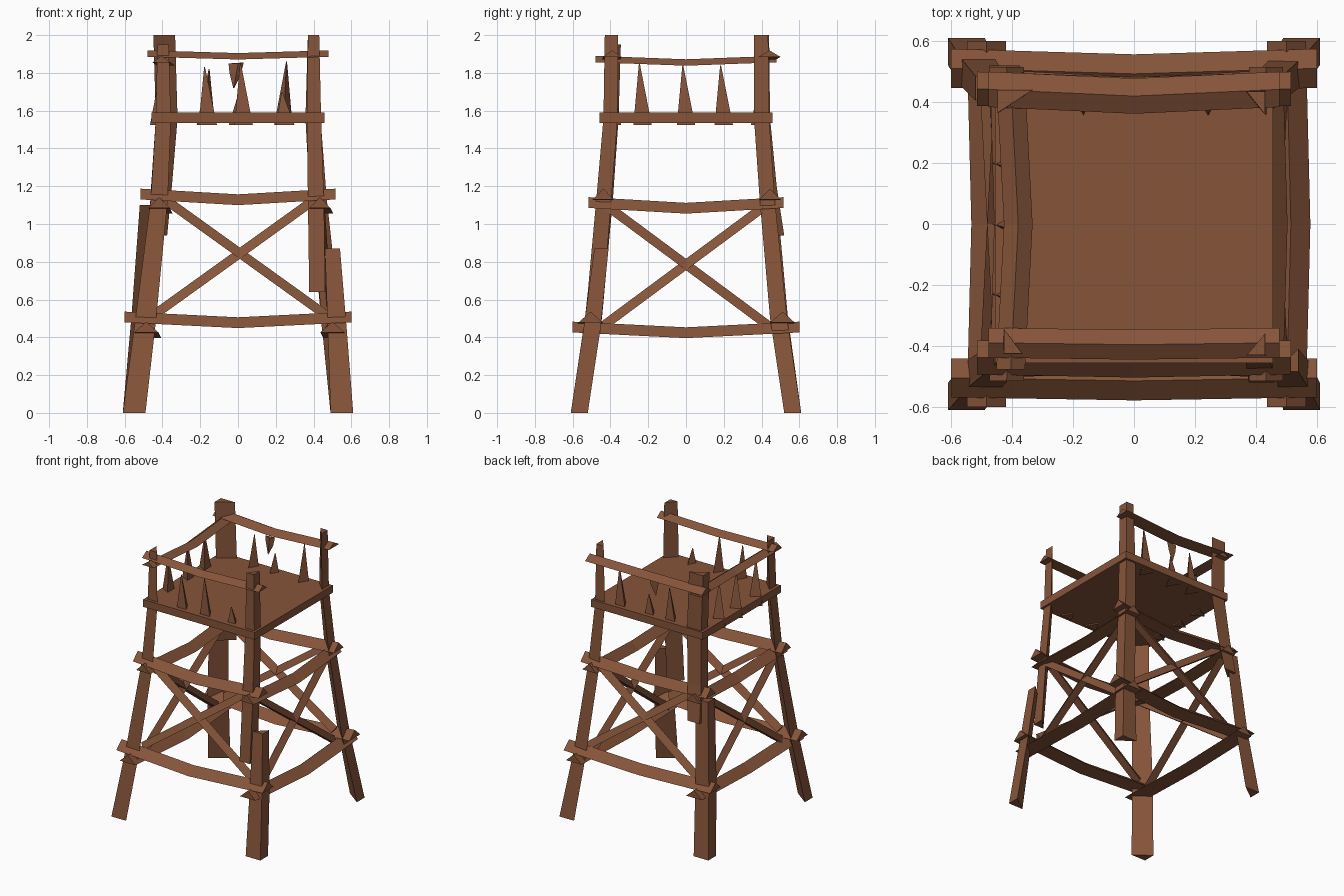
import bpy, bmesh, math
from mathutils import Vector

if "Cube" in bpy.data.objects:
    bpy.data.objects.remove(bpy.data.objects["Cube"])

wood = bpy.data.materials.new("brown wood")
wood.diffuse_color = (0.24, 0.09, 0.042, 1)
wood.use_nodes = True
wood.node_tree.nodes["Principled BSDF"].inputs["Base Color"].default_value = wood.diffuse_color


def loft(name, rings):
    """Skin a list of equal-sized vertex rings into a closed solid."""
    bm = bmesh.new()
    rows = [[bm.verts.new(p) for p in r] for r in rings]
    n = len(rows[0])
    for a, b in zip(rows, rows[1:]):
        for i in range(n):
            bm.faces.new((a[i], a[(i + 1) % n], b[(i + 1) % n], b[i]))
    bm.faces.new(rows[0][::-1])
    bm.faces.new(rows[-1])
    bmesh.ops.recalc_face_normals(bm, faces=bm.faces)
    me = bpy.data.meshes.new(name)
    bm.to_mesh(me)
    bm.free()
    me.materials.append(wood)
    ob = bpy.data.objects.new(name, me)
    bpy.context.collection.objects.link(ob)
    return ob


def post(name, sx, sy, points):
    """Split-log leg: right triangle section with its corner outward.
    Points are (outer x, outer y, z, width in x, depth in y)."""
    loft(name, [[(sx * x, sy * y, z), (sx * (x - w), sy * y, z), (sx * x, sy * (y - d), z)]
                for x, y, z, w, d in points])


def ridge(name, points, half, height):
    """Triangular timber with a ridge on top, base following the points."""
    pts = [Vector(p) for p in points]
    t = (pts[-1] - pts[0]).normalized()
    side = t.cross(Vector((0, 0, 1))).normalized()
    up = side.cross(t)
    return loft(name, [[p - side * half, p + side * half, p + up * height] for p in pts])


# Intact legs, bent a little as they rise
post("front_left_leg", -1, -1, [(0.61, 0.61, 0, 0.12, 0.09), (0.543, 0.535, 0.5, 0.11, 0.09),
                                (0.462, 0.467, 1.13, 0.09, 0.08), (0.435, 0.437, 1.56, 0.08, 0.08),
                                (0.427, 0.425, 1.95, 0.06, 0.08)])
post("back_right_leg", 1, 1, [(0.61, 0.61, 0, 0.12, 0.09), (0.54, 0.535, 0.5, 0.10, 0.09),
                              (0.47, 0.47, 1.13, 0.09, 0.08), (0.437, 0.44, 1.56, 0.08, 0.08),
                              (0.43, 0.435, 2.0, 0.06, 0.075)])

# Snapped legs: a lower stump and a shifted upper half
post("front_right_leg_lower", 1, -1, [(0.61, 0.61, 0, 0.12, 0.09), (0.575, 0.542, 0.45, 0.10, 0.09),
                                      (0.54, 0.485, 0.87, 0.08, 0.075)])
post("front_right_leg_upper", 1, -1, [(0.462, 0.52, 0.64, 0.085, 0.085),
                                      (0.455, 0.475, 1.13, 0.085, 0.08),
                                      (0.44, 0.437, 1.56, 0.075, 0.075),
                                      (0.43, 0.43, 2.0, 0.06, 0.07)])
post("back_left_leg_lower", -1, 1, [(0.61, 0.61, 0, 0.12, 0.09), (0.565, 0.54, 0.5, 0.11, 0.09),
                                    (0.52, 0.485, 1.1, 0.1, 0.08)])
post("back_left_leg_upper", -1, 1, [(0.475, 0.52, 0.94, 0.1, 0.085), (0.46, 0.48, 1.2, 0.11, 0.08),
                                    (0.435, 0.445, 1.56, 0.115, 0.08),
                                    (0.448, 0.44, 2.0, 0.115, 0.075)])


# Sagging cross beams
def span_x(name, reach, y, bow, z, sag, half, h):
    ridge(name, [(-reach, y, z), (0, y + bow, z - sag), (reach, y, z)], half, h)


def span_y(name, reach, x, bow, z, sag, half, h):
    ridge(name, [(x, -reach, z), (x + bow, 0, z - sag), (x, reach, z)], half, h)


for level, reach, off, zf, zs, half in (("lower", 0.6, 0.505, 0.479, 0.426, 0.064),
                                        ("upper", 0.515, 0.438, 1.13, 1.085, 0.056)):
    span_x(level + "_front_beam", reach, -off, -0.01, zf, 0.03, half, 0.057)
    span_x(level + "_back_beam", reach, off + 0.006, -0.018, zf, 0.03, half, 0.057)
    span_y(level + "_left_beam", reach, -off + 0.02, 0.015, zs, 0.03, half, 0.057)
    span_y(level + "_right_beam", reach, off - 0.005, 0.015, zs, 0.03, half, 0.057)

# Top rails on three sides
span_x("front_rail", 0.478, -0.39, -0.006, 1.885, 0.014, 0.049, 0.034)
span_x("back_rail", 0.478, 0.442, -0.022, 1.885, 0.014, 0.058, 0.034)
span_y("left_rail", 0.478, -0.405, 0.025, 1.856, 0.018, 0.047, 0.034)

# Crossed braces on all four sides
for s, word in ((-1, "first"), (1, "second")):
    for d, fb, lr in ((-1, "front", "left"), (1, "back", "right")):
        ridge(f"{fb}_{word}_brace", [(-0.44 * s + 0.01, d * 0.475, 0.5),
                                     (0.43 * s + 0.01, d * 0.43, 1.125)], 0.03, 0.048)
        ridge(f"{lr}_{word}_brace", [(d * 0.475, -0.44 * s, 0.43),
                                     (d * 0.43, 0.43 * s, 1.075)], 0.03, 0.048)

# Platform
loft("platform", [[(-w, -w, z), (w, -w, z), (w, w, z), (-w, w, z)]
                  for w, z in ((0.457, 1.535), (0.457, 1.59))])


# Pointed pickets, pushed slightly through the platform
def picket(name, x, y, tip, turn, z0=1.525, r=0.056):
    ring = [Vector((math.cos(a) * r, math.sin(a) * r, 0))
            for a in (turn + i * math.tau / 3 for i in range(3))]
    c0, c1 = Vector((x, y, z0)), Vector((x, y, tip)) + ring[1] * 0.35
    loft(name, [[c0 + v for v in ring], [c1 + v * 0.05 for v in ring]])


for i, (p, tip) in enumerate(((-0.16, 1.83), (0.03, 1.85), (0.25, 1.7))):
    picket(f"front_picket_{i}", p, -0.4, tip, math.pi / 2)
for i, (p, tip) in enumerate(((-0.17, 1.82), (0.0, 1.73), (0.24, 1.86))):
    picket(f"back_picket_{i}", p, 0.4, tip, -math.pi / 2)
for i, (p, tip) in enumerate(((-0.23, 1.85), (0.0, 1.84), (0.2, 1.84))):
    picket(f"left_picket_{i}", -0.41, p, tip, math.pi)

# Broken picket tip hanging under the back rail
loft("hanging_splinter", [[(-0.05, 0.39, 1.85), (0.03, 0.39, 1.855), (0.0, 0.372, 1.85)],
                          [(-0.045, 0.39, 1.8), (0.015, 0.39, 1.79), (-0.01, 0.374, 1.79)],
                          [(-0.025, 0.385, 1.72), (-0.02, 0.385, 1.72), (-0.022, 0.38, 1.72)]])
